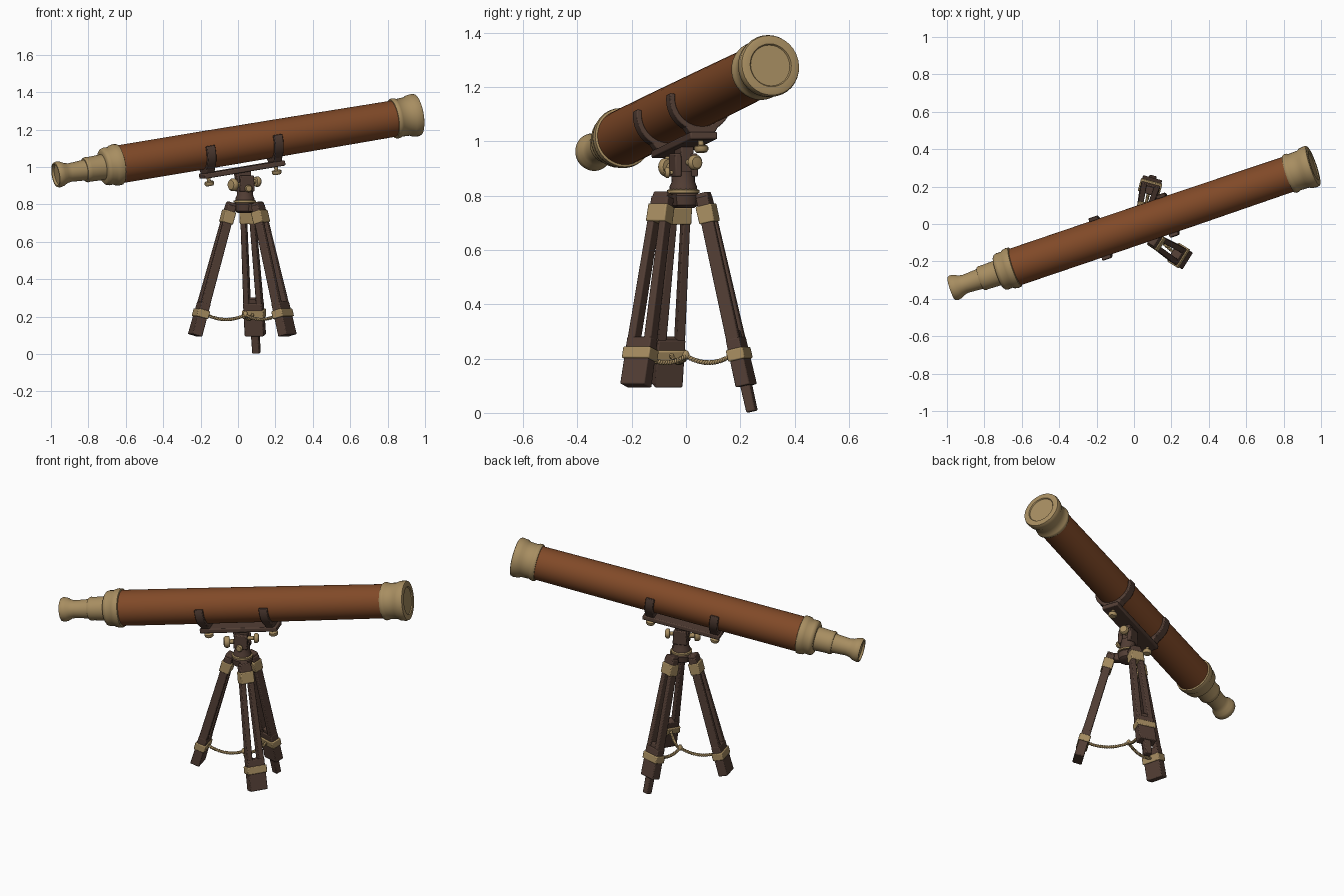
import bpy, bmesh
from math import sin, cos, pi, radians
from mathutils import Vector, Matrix

if "Cube" in bpy.data.objects:
    bpy.data.objects.remove(bpy.data.objects["Cube"])


def material(name, rgb):
    m = bpy.data.materials.new(name)
    m.use_nodes = True
    m.diffuse_color = (*rgb, 1)
    m.node_tree.nodes["Principled BSDF"].inputs["Base Color"].default_value = (*rgb, 1)
    return m


LEATHER = material("brown leather", (0.22, 0.068, 0.021))
BRASS = material("aged brass", (0.39, 0.27, 0.12))
WOOD = material("dark wood", (0.085, 0.048, 0.035))


def frame(origin, axis, side):
    """Matrix whose z follows axis and whose y lies closest to side."""
    z = Vector(axis).normalized()
    x = Vector(side).cross(z).normalized()
    y = z.cross(x)
    return Matrix.Translation(origin) @ Matrix((x, y, z)).transposed().to_4x4()


def finish(bm, name, mat, matrix=Matrix(), bevel=0.0):
    bmesh.ops.recalc_face_normals(bm, faces=bm.faces)
    mesh = bpy.data.meshes.new(name)
    bm.to_mesh(mesh)
    bm.free()
    mesh.materials.append(mat)
    ob = bpy.data.objects.new(name, mesh)
    bpy.context.collection.objects.link(ob)
    ob.matrix_world = matrix
    if bevel:
        mod = ob.modifiers.new("soft edges", "BEVEL")
        mod.width, mod.segments = bevel, 2
    bpy.context.view_layer.objects.active = ob
    bpy.ops.object.select_all(action="DESELECT")
    ob.select_set(True)
    bpy.ops.object.shade_smooth_by_angle(angle=radians(40))
    return ob


def bridge(bm, rings, closed=False):
    n = len(rings[0])
    pairs = list(zip(rings, rings[1:]))
    for a, b in pairs:
        for i in range(n):
            bm.faces.new((a[i], a[(i + 1) % n], b[(i + 1) % n], b[i]))
    bm.faces.new(rings[0])
    bm.faces.new(rings[-1])


def lathe(name, profile, mat, matrix, sides=32):
    """Turn (height, radius) points around the local z axis."""
    bm = bmesh.new()
    rings = [[bm.verts.new((r * cos(2 * pi * i / sides), r * sin(2 * pi * i / sides), h))
              for i in range(sides)] for h, r in profile]
    bridge(bm, rings)
    return finish(bm, name, mat, matrix)


def beam(name, p0, p1, size0, size1, side, mat, bevel=0.005):
    """Tapered bar from p0 to p1; sizes are (depth, width along side)."""
    length = (Vector(p1) - Vector(p0)).length
    bm = bmesh.new()
    rings = [[bm.verts.new((sx * d / 2, sy * w / 2, h))
              for sx, sy in ((-1, -1), (1, -1), (1, 1), (-1, 1))]
             for h, (d, w) in ((0, size0), (length, size1))]
    bridge(bm, rings)
    return finish(bm, name, mat, frame(p0, Vector(p1) - Vector(p0), side), bevel)


def knob(name, base, axis, radius, stem):
    """Thumb screw with a thin stem and a rounded head."""
    r = radius
    lathe(name, [(0, r * .4), (stem, r * .4), (stem + .002, r * .85), (stem + r * .25, r),
                 (stem + r * .7, r), (stem + r, r * .75), (stem + r * 1.05, r * .3)],
          BRASS, frame(base, axis, (0.3, 0.9, 0.2)), 16)


# Telescope: local z runs from the eyepiece to the objective, local y points up
eye, objective = Vector((-0.975, -0.345, 0.958)), Vector((0.96, 0.312, 1.28))
scope = frame(eye, objective - eye, (0, 0, 1))
LENGTH = (objective - eye).length

lathe("main_tube", [(0.34, 0.102), (0.8, 0.102), (1.4, 0.1), (LENGTH - 0.1, 0.097)], LEATHER, scope, 40)
lathe("eyepiece", [(0.012, 0.045), (0.012, 0.054), (0, 0.058), (0, 0.066), (0.012, 0.07), (0.035, 0.066),
                   (0.055, 0.055), (0.08, 0.05), (0.17, 0.056)], BRASS, scope)
lathe("draw_tube", [(0.165, 0.052), (0.165, 0.063), (0.175, 0.068), (0.19, 0.066), (0.29, 0.07)], BRASS, scope)
lathe("rear_collar", [(0.268, 0.06), (0.268, 0.088), (0.276, 0.098), (0.29, 0.102), (0.315, 0.101),
                      (0.325, 0.108), (0.345, 0.112), (0.362, 0.11), (0.366, 0.1)], BRASS, scope)
lathe("objective_collar", [(LENGTH + h, r) for h, r in (
    (-0.142, 0.096), (-0.142, 0.104), (-0.132, 0.109), (-0.118, 0.107), (-0.11, 0.102), (-0.06, 0.104),
    (-0.045, 0.112), (-0.015, 0.115), (-0.003, 0.111), (0, 0.104), (0, 0.08), (-0.006, 0.076))], BRASS, scope)


# Cradle: plate, two half-round clamps and the screws beneath them
def at_scope(side, up, along):
    return scope @ Vector((side, up, along))


up = scope.to_3x3() @ Vector((0, 1, 0))
MID = 1.045
beam("cradle_plate", at_scope(0, -0.136, MID - 0.23), at_scope(0, -0.136, MID + 0.23),
     (0.105, 0.028), (0.105, 0.028), up, WOOD, 0.006)
for label, along in (("rear", MID - 0.195), ("front", MID + 0.19)):
    bm = bmesh.new()
    arc = []
    for i in range(25):
        a = radians(-192 + 204 * i / 24)
        arc.append([bm.verts.new((r * cos(a), r * sin(a), along + h))
                    for r, h in ((0.1, -0.025), (0.12, -0.025), (0.12, 0.025), (0.1, 0.025))])
    bridge(bm, arc)
    finish(bm, label + "_clamp", WOOD, scope, 0.004)
    beam(label + "_saddle", at_scope(0, -0.128, along), at_scope(0, -0.098, along),
         (0.09, 0.05), (0.13, 0.05), scope.to_3x3() @ Vector((0, 0, 1)), WOOD)
    knob(label + "_plate_screw", at_scope(0, -0.145, along), -up, 0.026, 0.022)

# Pan head
cx, cy = 0.037, -0.01
head = Matrix.Translation((cx, cy, 0))
scope_dir = (objective - eye).normalized()
lathe("hub", [(0.755, 0.04), (0.765, 0.055), (0.8, 0.06), (0.812, 0.05)], WOOD, head, 20)
lathe("hub_ring", [(0.808, 0.05), (0.81, 0.06), (0.82, 0.06), (0.824, 0.05)], BRASS, head, 24)
lathe("head_post", [(0.82, 0.052), (0.835, 0.05), (0.85, 0.043), (0.89, 0.042)], WOOD, head, 20)
cross = Vector((-scope_dir.y, scope_dir.x, 0))
for s, label in ((-1, "right"), (1, "left")):
    p = Vector((cx, cy, 0.87)) + cross * 0.032 * s
    beam(label + "_head_cheek", p, p + Vector((0, 0, 0.085)), (0.085, 0.025), (0.075, 0.025), cross, WOOD)
beam("tilt_tongue", (cx, cy, 0.86), at_scope(0, -0.125, MID), (0.065, 0.045), (0.09, 0.05), cross, WOOD)
knob("tilt_knob", (cx - 0.02, cy - 0.025, 0.905), (-0.75, -0.65, 0), 0.034, 0.04)
knob("lock_knob", (cx + 0.02, cy + 0.015, 0.922), (0.8, 0.5, 0), 0.028, 0.04)
knob("pan_screw", (cx + 0.012, cy - 0.02, 0.885), (0.2, -1, 0), 0.02, 0.03)


# Tripod legs: twin rails, brass bands, lower block, sliding foot
def strand_rope(name, start, end, sag, turns=9):
    """Two twisted cords hanging between two points."""
    cd = bpy.data.curves.new(name, "CURVE")
    cd.dimensions, cd.bevel_depth, cd.bevel_resolution = "3D", 0.0055, 1
    cd.use_fill_caps = True
    n = turns * 6
    flat = (end - start).cross(Vector((0, 0, 1))).normalized()
    for phase in (0, pi):
        sp = cd.splines.new("POLY")
        sp.points.add(n)
        for i, pt in enumerate(sp.points):
            t = i / n
            a = 2 * pi * turns * t + phase
            p = start.lerp(end, t) - Vector((0, 0, 4 * sag * t * (1 - t)))
            p += (flat * cos(a) + Vector((0, 0, sin(a)))) * 0.0045
            pt.co = (*p, 1)
    cd.materials.append(BRASS)
    ob = bpy.data.objects.new(name, cd)
    bpy.context.collection.objects.link(ob)


knot = Vector((0.04, 0.0, 0.21))
legs = {"right": ((-0.037, -0.02, 0.8), (-0.23, -0.07, 0.1), False),
        "left": ((0.105, -0.085, 0.8), (0.265, -0.185, 0.1), False),
        "back": ((0.05, 0.065, 0.8), (0.093, 0.222, 0.1), True)}
for label, (top, foot, extended) in legs.items():
    top, foot = Vector(top), Vector(foot)
    out = Vector((foot.x - top.x, foot.y - top.y, 0)).normalized()
    side = Vector((-out.y, out.x, 0))

    def on_leg(z, top=top, foot=foot):
        return foot.lerp(top, (z - 0.1) / 0.7)

    def part(kind, z0, z1, size0, size1, mat, shift0=0, shift1=0):
        beam(f"{label}_leg_{kind}", on_leg(z0) + side * shift0, on_leg(z1) + side * shift1,
             size0, size1, side, mat)

    for s, which in ((-1, "a"), (1, "b")):
        part("rail_" + which, 0.795, 0.2, (0.046, 0.027), (0.05, 0.032), WOOD, s * 0.023, s * 0.037)
    part("head", 0.81, 0.74, (0.045, 0.06), (0.05, 0.07), WOOD)
    part("top_band", 0.765, 0.7, (0.062, 0.08), (0.06, 0.083), BRASS)
    part("block", 0.275, 0.1, (0.052, 0.104), (0.056, 0.106), WOOD)
    part("lower_band", 0.237, 0.195, (0.066, 0.118), (0.066, 0.118), BRASS)
    if extended:
        part("slider", 0.3, 0.005, (0.04, 0.045), (0.036, 0.04), WOOD)
    # Lug joining the leg to the hub
    beam(label + "_hub_lug", (cx, cy, 0.782), on_leg(0.785), (0.045, 0.04), (0.045, 0.045), side, WOOD)
    strand_rope(label + "_rope", on_leg(0.212) - out * 0.03, knot, 0.026)

lathe("rope_knot", [(-0.014, 0.006), (-0.008, 0.013), (0.008, 0.013), (0.02, 0.006)], BRASS,
      Matrix.Translation(knot), 10)
